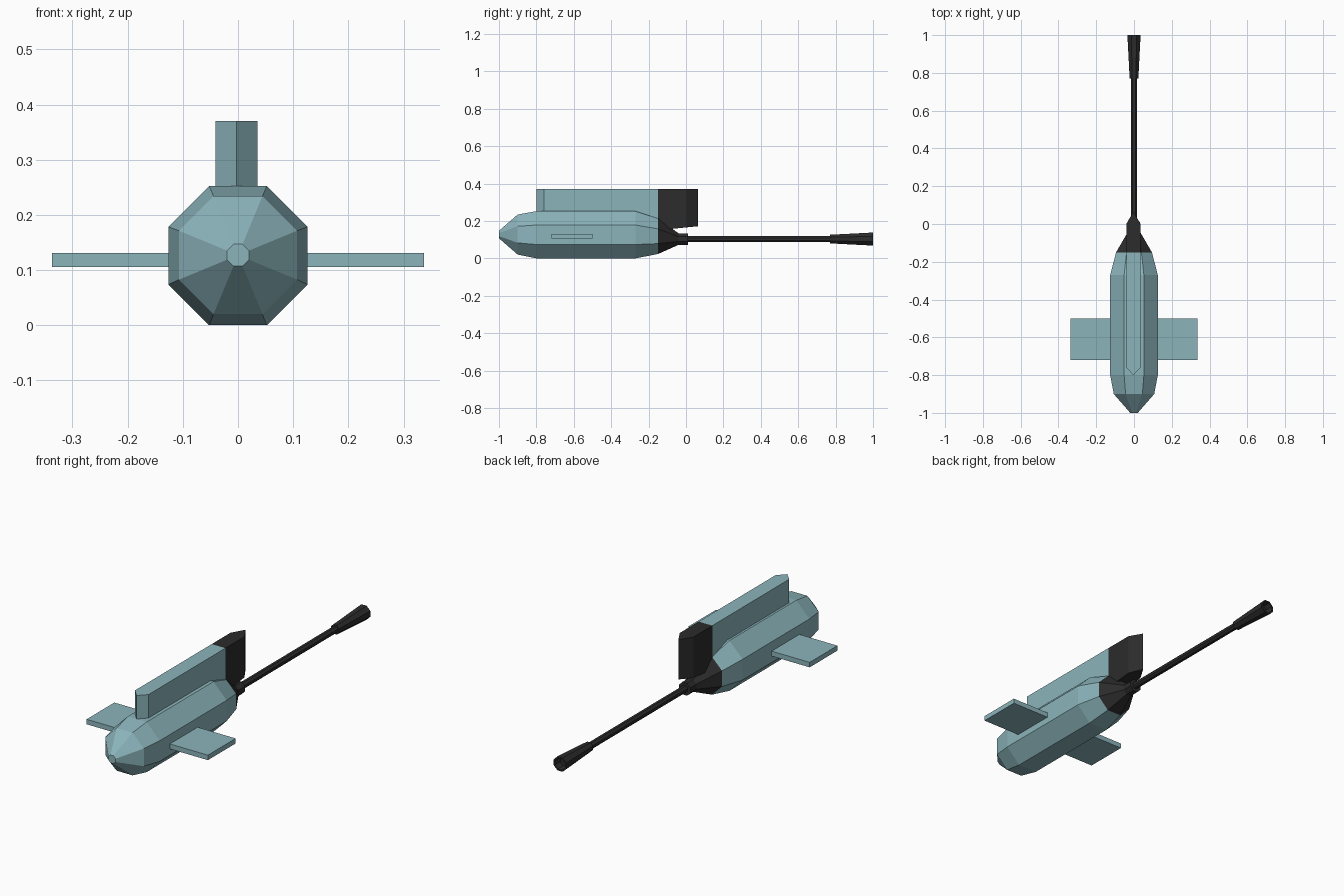
import bpy, bmesh, math

old = bpy.data.objects.get("Cube")
if old:
    bpy.data.objects.remove(old)


def material(name, color):
    m = bpy.data.materials.new(name)
    m.use_nodes = True
    m.diffuse_color = color
    m.node_tree.nodes["Principled BSDF"].inputs["Base Color"].default_value = color
    return m


TEAL = material("pale teal", (0.26, 0.46, 0.50, 1))
BLACK = material("soft black", (0.025, 0.025, 0.025, 1))


def finish(name, bm, mats):
    bmesh.ops.recalc_face_normals(bm, faces=bm.faces[:])
    mesh = bpy.data.meshes.new(name)
    bm.to_mesh(mesh)
    bm.free()
    for m in mats:
        mesh.materials.append(m)
    obj = bpy.data.objects.new(name, mesh)
    bpy.context.collection.objects.link(obj)
    return obj


def loft(name, stations, mats, dark_from=None):
    """Octagonal skin along y; each station is (y, centre z, apothem)."""
    bm = bmesh.new()
    rings = []
    for y, z, apothem in stations:
        r = apothem / math.cos(math.pi / 8)
        angles = [math.pi / 8 + i * math.pi / 4 for i in range(8)]
        rings.append([bm.verts.new((r * math.cos(a), y, z + r * math.sin(a))) for a in angles])
    for a, b in zip(rings, rings[1:]):
        for i in range(8):
            j = (i + 1) % 8
            bm.faces.new((a[i], a[j], b[j], b[i]))
    bm.faces.new(rings[0])
    bm.faces.new(rings[-1])
    if dark_from is not None:
        for f in bm.faces:
            f.material_index = int(f.calc_center_median().y > dark_from)
    return finish(name, bm, mats)


def slab(name, outline, bottom, top, mat):
    """Upright prism from an (x, y) outline; bottom is a height rule over y."""
    bm = bmesh.new()
    low = [bm.verts.new((x, y, bottom(y))) for x, y in outline]
    high = [bm.verts.new((x, y, top)) for x, y in outline]
    bm.faces.new(low)
    bm.faces.new(high)
    for i in range(len(outline)):
        j = (i + 1) % len(outline)
        bm.faces.new((low[i], low[j], high[j], high[i]))
    return finish(name, bm, [mat])


# Faceted hull with a dark tail cone
loft("hull", [(-1, 0.127, 0.02), (-0.9, 0.127, 0.107), (-0.8, 0.126, 0.126),
              (-0.27, 0.126, 0.126), (-0.15, 0.118, 0.095),
              (-0.04, 0.103, 0.031), (0.01, 0.103, 0.031)],
     [TEAL, BLACK], dark_from=-0.15)

# Tail boom and flared, hollow tip
BOOM_Z = 0.103
loft("tail_boom", [(0, BOOM_Z, 0.016), (0.78, BOOM_Z, 0.016)], [BLACK])
loft("boom_tip", [(0.77, BOOM_Z, 0.023), (1, BOOM_Z, 0.035),
                  (1, BOOM_Z, 0.028), (0.96, BOOM_Z, 0.026)], [BLACK])

# Top fin: pointed teal front and dark wedge-shaped rear
W, MID, JOIN = 0.038, -0.003, -0.15
slab("fin_front", [(MID, -0.8), (MID + W, -0.76), (MID + W, JOIN),
                   (MID - W, JOIN), (MID - W, -0.76)],
     lambda y: 0.2, 0.37, TEAL)
slab("fin_rear", [(MID - W, JOIN), (MID + W, JOIN), (MID + W, 0),
                  (MID, 0.065), (MID - W, 0)],
     lambda y: 0.165 + 0.1 * y, 0.37, BLACK)

# Flat side wings
for side, name in ((1, "left_wing"), (-1, "right_wing")):
    slab(name, [(side * x, y) for x, y in ((0.1, -0.72), (0.337, -0.72),
                                          (0.337, -0.5), (0.1, -0.5))],
         lambda y: 0.106, 0.131, TEAL)

# Thin dark slit on the nose face
slab("nose_slit", [(-0.015, -1), (0.015, -1), (0.015, -0.995), (-0.015, -0.995)],
     lambda y: 0.135, 0.14, BLACK)
